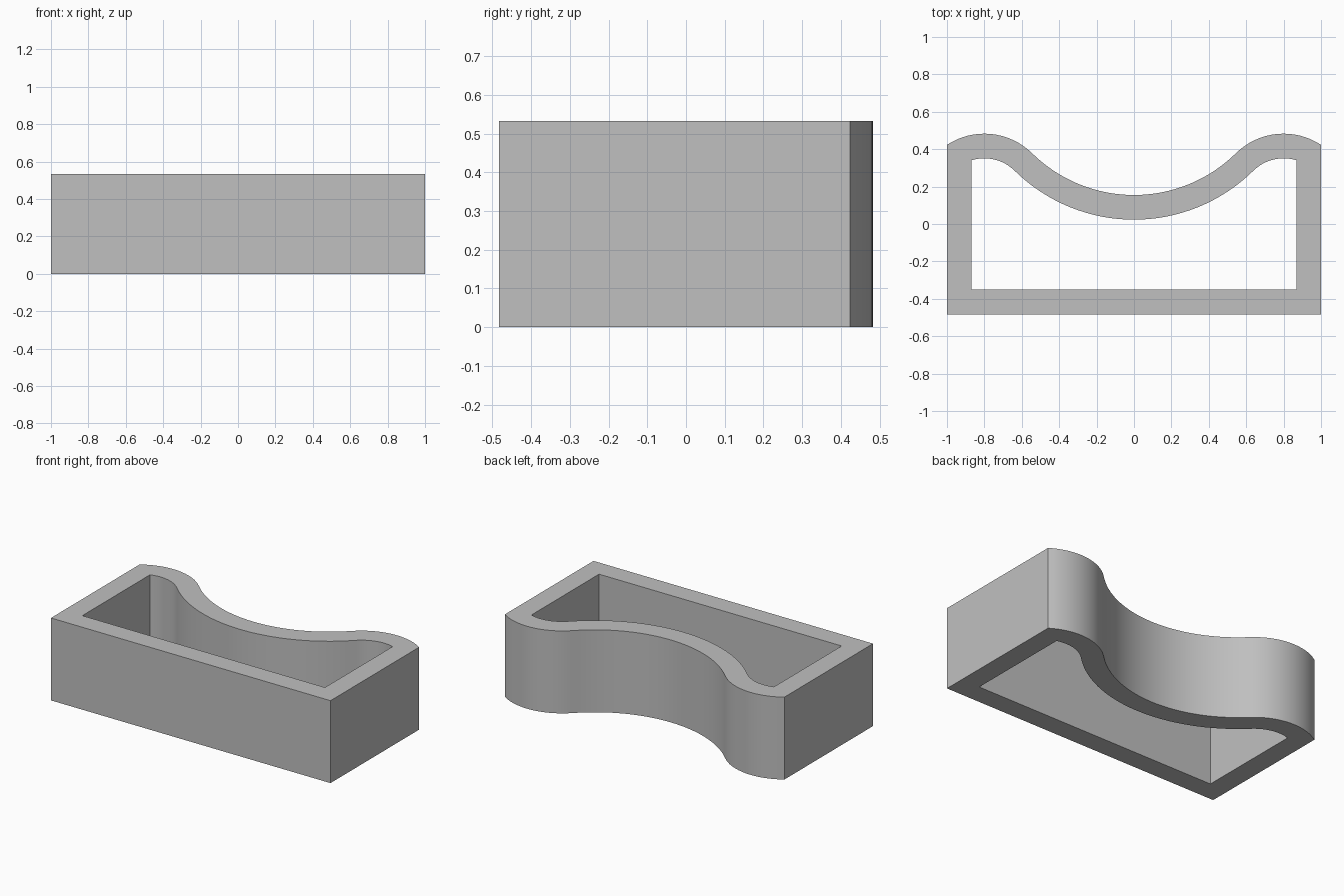
import bpy
import bmesh
import math

cube = bpy.data.objects.get("Cube")
if cube:
    bpy.data.objects.remove(cube, do_unlink=True)

HEIGHT = 0.533
FRONT = 0.483
WALL = 0.132
LOBE_X, LOBE_Y, LOBE_R = 0.8, 0.12, 0.363     # rounded back corners
DIP_Y, DIP_R = 0.931, 0.776                   # concave middle of the back
STEPS = 16

grey = bpy.data.materials.new("grey")
grey.use_nodes = True
grey.diffuse_color = (0.53, 0.53, 0.53, 1)
grey.node_tree.nodes["Principled BSDF"].inputs["Base Color"].default_value = grey.diffuse_color


def arc(cx, cy, r, start, end):
    """Points on a circle; angles are measured from +y towards +x."""
    angles = [start + (end - start) * i / STEPS for i in range(STEPS + 1)]
    return [(cx + r * math.sin(a), cy + r * math.cos(a)) for a in angles]


def outline(inset):
    """Closed outline of the wall, moved inwards by inset."""
    side, front = 1 - inset, inset - FRONT
    lobe, dip = LOBE_R - inset, DIP_R + inset
    join = math.atan2(LOBE_X, DIP_Y - LOBE_Y)
    half = arc(LOBE_X, LOBE_Y, lobe, math.asin((side - LOBE_X) / lobe), -join)
    half += arc(0, DIP_Y, dip, math.pi - join, math.pi)[1:]
    mirrored = [(-x, y) for x, y in reversed(half[:-1])]
    return half + mirrored + [(-side, front), (side, front)]


# Wall ring, then raised to full height
bm = bmesh.new()
outer, inner = ([bm.verts.new((x, y, 0)) for x, y in outline(d)] for d in (0, WALL))
count = len(outer)
for i in range(count):
    j = (i + 1) % count
    bm.faces.new((outer[i], outer[j], inner[j], inner[i]))
raised = bmesh.ops.extrude_face_region(bm, geom=bm.faces[:], use_keep_orig=True)
top = [g for g in raised["geom"] if isinstance(g, bmesh.types.BMVert)]
bmesh.ops.translate(bm, verts=top, vec=(0, 0, HEIGHT))
bmesh.ops.recalc_face_normals(bm, faces=bm.faces[:])

mesh = bpy.data.meshes.new("curved_wall_frame")
bm.to_mesh(mesh)
bm.free()
mesh.materials.append(grey)
frame = bpy.data.objects.new("curved_wall_frame", mesh)
bpy.context.collection.objects.link(frame)

# Smooth curves with crisp corners
bpy.ops.object.select_all(action="DESELECT")
frame.select_set(True)
bpy.context.view_layer.objects.active = frame
bpy.ops.object.shade_smooth_by_angle(angle=math.radians(20))
